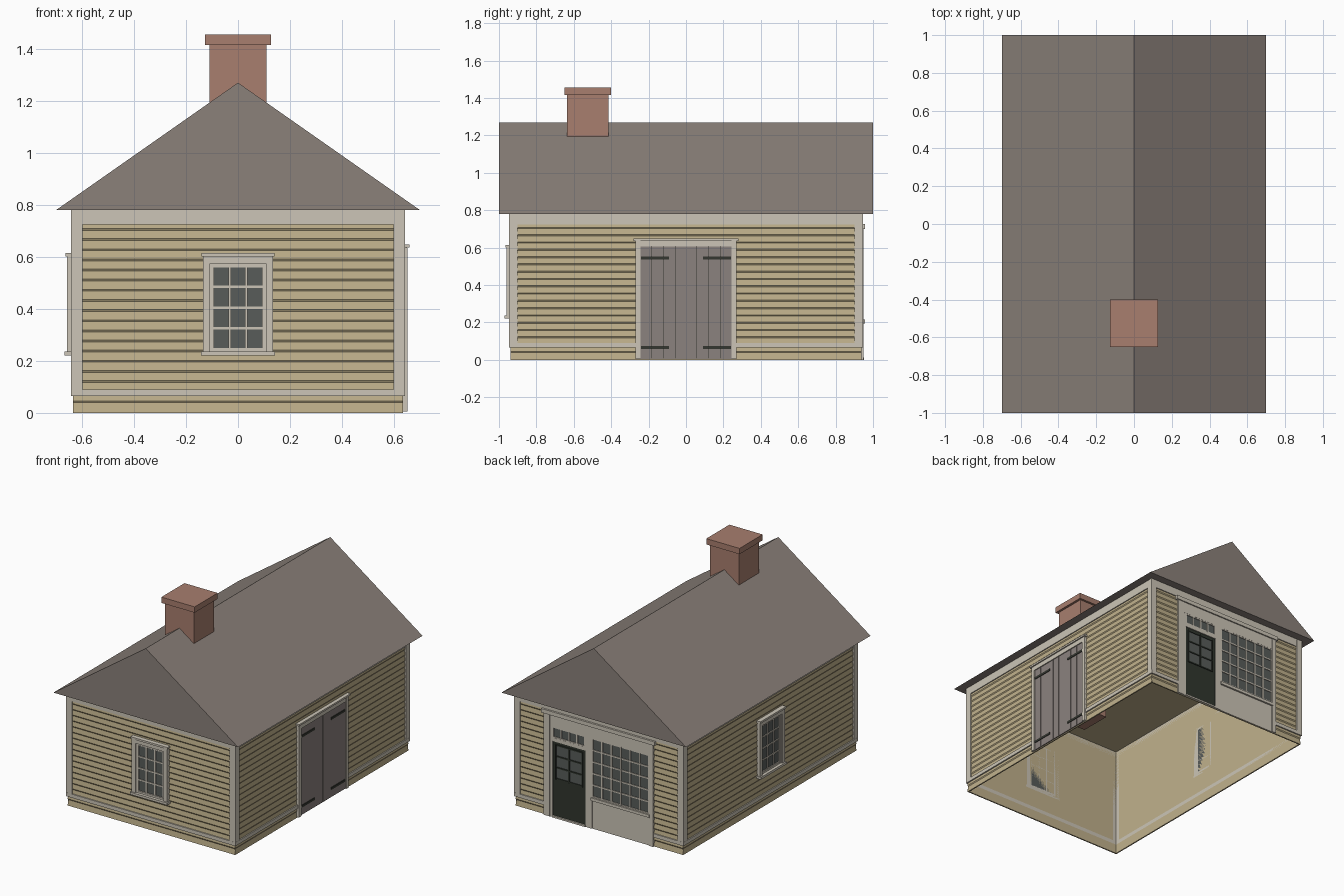
import bpy, bmesh, math
from mathutils import Matrix, Vector

cube = bpy.data.objects.get("Cube")
if cube:
    bpy.data.objects.remove(cube, do_unlink=True)


def material(name, rgb):
    lin = [((c / 255 + 0.055) / 1.055) ** 2.4 for c in rgb]
    m = bpy.data.materials.new(name)
    m.use_nodes = True
    m.diffuse_color = (*lin, 1)
    bsdf = next(n for n in m.node_tree.nodes if n.type == 'BSDF_PRINCIPLED')
    bsdf.inputs["Base Color"].default_value = (*lin, 1)
    return m


SIDING = material("tan siding", (192, 177, 140))
TRIM = material("pale trim", (204, 197, 183))
ROOF = material("roof grey brown", (139, 129, 122))
BRICK = material("chimney brick", (168, 126, 110))
GLASS = material("window glass", (88, 92, 90))
PLANK = material("grey planks", (139, 130, 126))
IRON = material("dark iron", (52, 54, 48))
GREEN = material("dark green paint", (48, 54, 46))

# Each wall has (turn about z, distance from centre, half length);
# local coordinates are u along the wall, out from it, and z
WALLS = {
    "front": (0, 0.93, 0.627),
    "left": (90, 0.627, 0.93),
    "back": (180, 0.93, 0.627),
    "right": (270, 0.627, 0.93),
}


def finish(name, bm, mat, wall=None):
    if wall:
        turn, dist, _ = WALLS[wall]
        place = Matrix.Rotation(math.radians(turn), 4, 'Z') @ Matrix.Translation((0, -dist, 0))
        bmesh.ops.transform(bm, matrix=place, verts=bm.verts)
    me = bpy.data.meshes.new(name)
    bm.to_mesh(me)
    bm.free()
    me.materials.append(mat)
    ob = bpy.data.objects.new(name, me)
    bpy.context.collection.objects.link(ob)
    return ob


def add_box(bm, x0, x1, y0, y1, z0, z1):
    centre = Vector((x0 + x1, y0 + y1, z0 + z1)) / 2
    size = Matrix.Diagonal((x1 - x0, y1 - y0, z1 - z0, 1))
    return bmesh.ops.create_cube(bm, size=1, matrix=Matrix.Translation(centre) @ size)["verts"]


def boards(name, wall, mat, items, inner=0):
    """Boxes on a wall, each given as (u0, u1, z0, z1, out)."""
    bm = bmesh.new()
    for u0, u1, z0, z1, out in items:
        add_box(bm, u0, u1, -out, -inner, z0, z1)
    return finish(name, bm, mat, wall)


def glazing(name, wall, u0, u1, z0, z1, cols, rows, bar_mat=TRIM, out=0.012, bar=0.009):
    """Pane with a lattice of thin bars over it, including the border."""
    boards(name + "_glass", wall, GLASS, [(u0, u1, z0, z1, out)])
    h, o = bar / 2, out + 0.006
    bars = []
    for i in range(cols + 1):
        u = u0 + (u1 - u0) * i / cols
        bars.append((u - h, u + h, z0 - h, z1 + h, o))
    for j in range(rows + 1):
        z = z0 + (z1 - z0) * j / rows
        bars.append((u0 - h, u1 + h, z - h, z + h, o - 0.001))
    boards(name + "_bars", wall, bar_mat, bars)


# Hollow body, open underneath
bm = bmesh.new()
add_box(bm, -0.627, 0.627, -0.93, 0.93, 0, 0.765)
bm.faces.ensure_lookup_table()
floor = [f for f in bm.faces if f.calc_center_median().z < 0.01]
bmesh.ops.delete(bm, geom=floor, context='FACES')
finish("body_shell", bm, SIDING)

# Lapped siding and trim boards on every wall
COURSE = 0.039
for wall, (turn, dist, half) in WALLS.items():
    bm = bmesh.new()
    profile = [(0.0, 0.0), (0.009, 0.0)]
    for i in range(1, 20):
        z = i * COURSE
        profile += [(0.005, z), (0.009, z + 0.007)]
    profile = profile[:-1]
    ends = [[bm.verts.new((u, -o, z)) for o, z in profile] for u in (-half - 0.008, half + 0.008)]
    for k in range(len(profile) - 1):
        bm.faces.new((ends[0][k], ends[1][k], ends[1][k + 1], ends[0][k + 1]))
    finish(wall + "_siding", bm, SIDING, wall)
    edge = half + 0.015
    inner = half - 0.028
    boards(wall + "_corner_boards", wall, TRIM,
           [(-edge, -inner, 0.065, 0.775, 0.015), (inner, edge, 0.065, 0.775, 0.015)])
    boards(wall + "_frieze", wall, TRIM, [(-edge, edge, 0.725, 0.78, 0.014)])
    spans = [(-edge, edge)]
    if wall == "left":
        spans = [(-edge, -0.26), (0.26, edge)]
    if wall == "back":
        spans = [(-edge, -0.4), (0.4, edge)]
    boards(wall + "_water_table", wall, TRIM, [(a, b, 0.065, 0.09, 0.016) for a, b in spans])

# Small windows
for wall in ("front", "right"):
    boards(wall + "_window_casing", wall, TRIM,
           [(s * 0.121 - 0.014, s * 0.121 + 0.014, 0.235, 0.6, 0.03) for s in (-1, 1)]
           + [(-0.135, 0.135, 0.575, 0.602, 0.029),
              (-0.14, 0.14, 0.602, 0.615, 0.036),
              (-0.142, 0.142, 0.22, 0.236, 0.04)])
    boards(wall + "_window_sash", wall, TRIM,
           [(s * 0.103 - 0.006, s * 0.103 + 0.006, 0.236, 0.576, 0.021) for s in (-1, 1)]
           + [(-0.1, 0.1, 0.236, 0.248, 0.02), (-0.1, 0.1, 0.563, 0.576, 0.02)])
    glazing(wall + "_window", wall, -0.097, 0.097, 0.246, 0.564, 3, 4)

# Double plank door on the left wall
boards("plank_door_casing", "left", TRIM,
       [(s * 0.257 - 0.013, s * 0.257 + 0.013, 0.005, 0.635, 0.024) for s in (-1, 1)]
       + [(-0.27, 0.27, 0.605, 0.636, 0.023), (-0.28, 0.28, 0.636, 0.648, 0.032)])
boards("plank_door_backing", "left", IRON, [(-0.243, 0.243, 0.008, 0.605, 0.011)])
cuts = [0.056, 0.12, 0.182, 0.244]
planks = [(-0.056, -0.0005, 0.006, 0.605, 0.016), (0.0005, 0.056, 0.006, 0.605, 0.016)]
for a, b in zip(cuts, cuts[1:]):
    planks += [(a + 0.002, b, 0.006, 0.605, 0.016), (-b, -a - 0.002, 0.006, 0.605, 0.016)]
boards("door_planks", "left", PLANK, planks)
boards("strap_hinges", "left", IRON,
       [(min(s * 0.09, s * 0.24), max(s * 0.09, s * 0.24), z - 0.008, z + 0.008, 0.02)
        for s in (-1, 1) for z in (0.065, 0.545)])

# Shop front on the back wall
boards("shop_pilasters", "back", TRIM,
       [(-0.415, -0.37, 0, 0.7, 0.02), (0.385, 0.415, 0, 0.7, 0.02),
        (-0.37, -0.35, 0, 0.64, 0.016), (-0.1, -0.05, 0, 0.64, 0.018)])
boards("shop_header", "back", TRIM,
       [(-0.415, 0.415, 0.622, 0.7, 0.018), (-0.43, 0.43, 0.7, 0.727, 0.027)])
boards("shop_lower_panel", "back", TRIM,
       [(-0.05, 0.385, 0, 0.2, 0.014), (-0.055, 0.39, 0.195, 0.215, 0.026)])
glazing("shop_window", "back", -0.046, 0.381, 0.22, 0.618, 6, 5)
glazing("shop_transom", "back", -0.346, -0.104, 0.55, 0.618, 4, 1)
boards("shop_transom_bar", "back", TRIM, [(-0.35, -0.1, 0.522, 0.546, 0.018)])
boards("shop_door", "back", GREEN, [(-0.35, -0.1, 0.012, 0.522, 0.012)])
glazing("shop_door", "back", -0.325, -0.125, 0.27, 0.5, 2, 3, GREEN, 0.013)
boards("shop_threshold", "back", TRIM, [(-0.35, -0.1, 0, 0.012, 0.022)])

# Gable roof, a solid triangular prism
bm = bmesh.new()
tri = [bm.verts.new((x, -1, z)) for x, z in ((-0.7, 0.78), (0.7, 0.78), (0, 1.27))]
end = bm.faces.new(tri)
moved = bmesh.ops.extrude_face_region(bm, geom=[end], use_keep_orig=True)["geom"]
bmesh.ops.translate(bm, vec=(0, 2, 0), verts=[v for v in moved if isinstance(v, bmesh.types.BMVert)])
bmesh.ops.recalc_face_normals(bm, faces=bm.faces)
finish("roof", bm, ROOF)

# Chimney with an overhanging cap
bm = bmesh.new()
add_box(bm, -0.11, 0.11, -0.635, -0.415, 0.61, 1.42)
add_box(bm, -0.126, 0.126, -0.65, -0.4, 1.415, 1.455)
finish("chimney", bm, BRICK)
